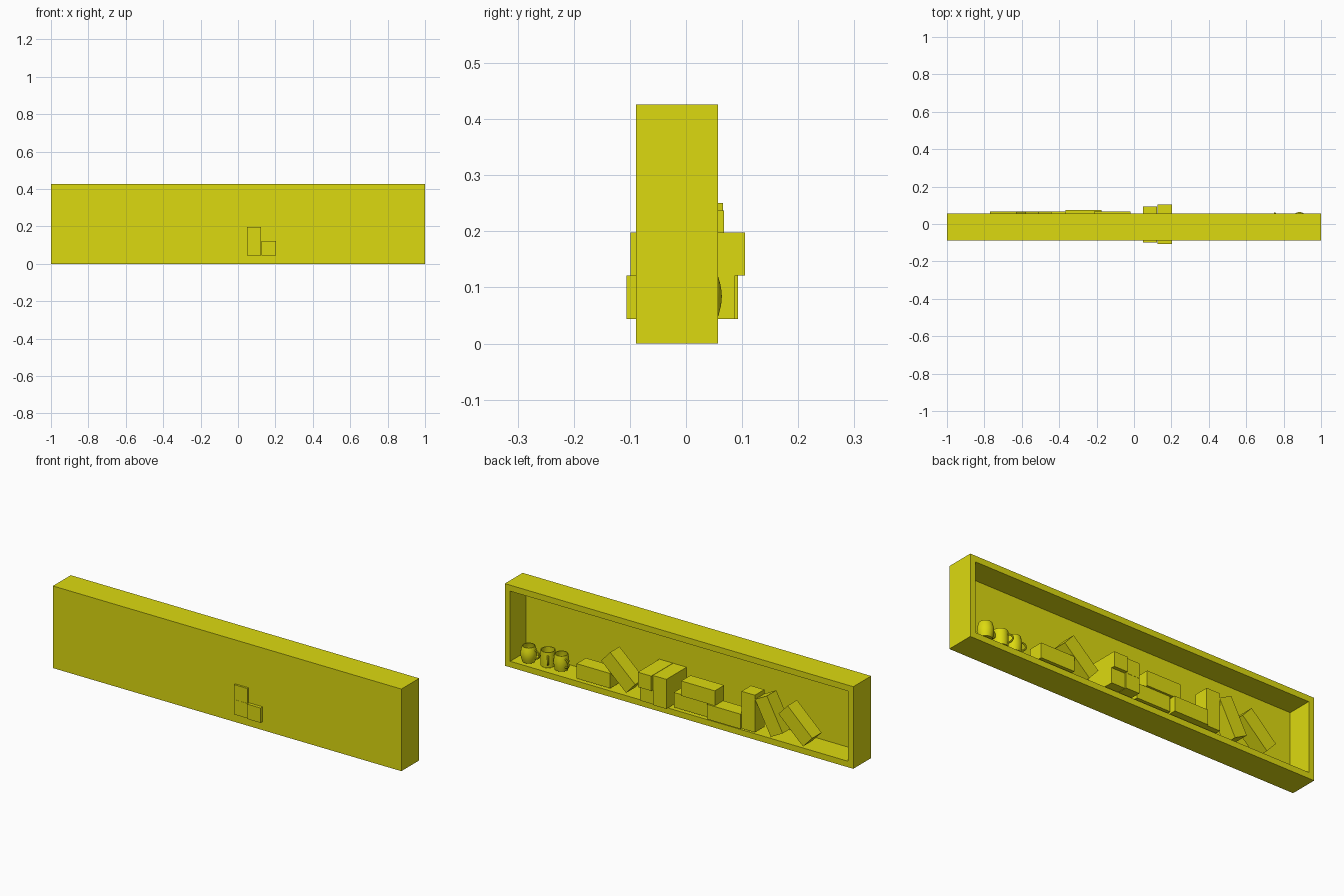
import bpy, bmesh, math
from mathutils import Matrix, Vector

if "Cube" in bpy.data.objects:
    bpy.data.objects.remove(bpy.data.objects["Cube"])

yellow = bpy.data.materials.new("yellow")
yellow.diffuse_color = (0.72, 0.70, 0.005, 1)
yellow.use_nodes = True
yellow.node_tree.nodes["Principled BSDF"].inputs["Base Color"].default_value = yellow.diffuse_color

L, W = 0.193, 0.077      # block length and thickness
FLOOR = 0.044            # top of the shelf's bottom board


def add_mesh(name, bm):
    bmesh.ops.recalc_face_normals(bm, faces=bm.faces)
    me = bpy.data.meshes.new(name)
    bm.to_mesh(me)
    bm.free()
    ob = bpy.data.objects.new(name, me)
    bpy.context.collection.objects.link(ob)
    me.materials.append(yellow)
    return ob


def box_bm(lo, hi):
    bm = bmesh.new()
    bmesh.ops.create_cube(bm, size=1)
    lo, hi = Vector(lo), Vector(hi)
    bmesh.ops.scale(bm, vec=hi - lo, verts=bm.verts)
    bmesh.ops.translate(bm, vec=(lo + hi) / 2, verts=bm.verts)
    return bm


def box(name, lo, hi):
    return add_mesh(name, box_bm(lo, hi))


def leaning_block(name, x, y_max, angle):
    """Block whose lowest edge is on the floor at x, its far end raised toward +x."""
    bm = box_bm((0, y_max - W, 0), (L, y_max, W))
    m = Matrix.Translation((x, 0, FLOOR)) @ Matrix.Rotation(math.radians(-angle), 4, 'Y')
    bmesh.ops.transform(bm, matrix=m, verts=bm.verts)
    return add_mesh(name, bm)


# shelf: a long box with a recess in its open (+y) side
bm = box_bm((-1, -0.089, 0), (1, 0.057, 0.426))
bm.faces.ensure_lookup_table()
bm.normal_update()
opening = [f for f in bm.faces if f.normal.y > 0.9]
bmesh.ops.inset_region(bm, faces=opening, thickness=FLOOR, depth=0)
bmesh.ops.inset_region(bm, faces=opening, thickness=0, depth=-0.129)
add_mesh("shelf_case", bm)

# stack of four blocks pointing front to back, poking through the panel
for i, (x, level, y0) in enumerate([(0.126, 0, -0.106), (0.047, 0, -0.100),
                                    (0.047, 1, -0.099), (0.126, 1, -0.088)]):
    z = FLOOR + level * W
    box(f"stack_block_{i + 1}", (x, y0, z), (x + W, y0 + L, z + W))

# blocks lying along the shelf
for i, (x, y, level) in enumerate([(0.395, 0.057, 0), (-0.163, 0.057, 0),
                                   (-0.367, 0.076, 0), (-0.213, 0.068, 1)]):
    z = FLOOR + level * W
    box(f"lying_block_{i + 1}", (x, y - W, z), (x + L, y, z + W))

# standing block and leaning blocks
box("standing_block", (-0.443, 0.068 - W, FLOOR), (-0.443 + W, 0.068, FLOOR + L))
leaning_block("leaning_block_1", 0.305, 0.055, 42)
leaning_block("leaning_block_2", -0.533, 0.066, 62)
leaning_block("leaning_block_3", -0.718, 0.066, 43)


def mug(name, x, y, profile, handle_dir):
    # hollow body turned around z
    bm = bmesh.new()
    verts = [bm.verts.new((r, 0, z)) for r, z in profile]
    edges = [bm.edges.new(p) for p in zip(verts, verts[1:])]
    bmesh.ops.spin(bm, geom=verts + edges, cent=(0, 0, 0), axis=(0, 0, 1),
                   angle=2 * math.pi, steps=32)
    bmesh.ops.remove_doubles(bm, verts=bm.verts, dist=1e-5)
    body = add_mesh(name + "_body", bm)
    # handle swept along a C-shaped path
    cu = bpy.data.curves.new(name + "_handle", 'CURVE')
    cu.dimensions = '3D'
    cu.bevel_depth = 0.0045
    cu.bevel_resolution = 2
    cu.use_fill_caps = True
    sp = cu.splines.new('POLY')
    n = 13
    sp.points.add(n - 1)
    for i, p in enumerate(sp.points):
        a = math.pi * (i / (n - 1) - 0.5)
        p.co = (0.033 + 0.025 * math.cos(a), 0, 0.040 + 0.021 * math.sin(a), 1)
    cu.materials.append(yellow)
    handle = bpy.data.objects.new(name + "_handle", cu)
    bpy.context.collection.objects.link(handle)
    for ob in (body, handle):
        ob.location = (x, y, FLOOR)
        ob.rotation_euler.z = math.radians(handle_dir)
    bpy.ops.object.select_all(action='DESELECT')
    body.select_set(True)
    handle.select_set(True)
    bpy.context.view_layer.objects.active = handle
    bpy.ops.object.convert(target='MESH')
    bpy.ops.object.shade_smooth_by_angle(angle=math.radians(35))


def bulged(r_end, r_mid, h=0.080, t=0.004, n=8):
    """Outer wall up, rim, inner wall down, closed floor."""
    r = lambda k: r_end + (r_mid - r_end) * math.sin(math.pi * k / n)
    outer = [(r(k), h * k / n) for k in range(n + 1)]
    inner = [(r(k) - t, max(h * k / n, t)) for k in range(n, -1, -1)]
    return [(0, 0)] + outer + inner + [(0, t)]


# three mugs
mug("mug_1", 0.885, 0.025, bulged(0.031, 0.039), 185)
mug("mug_2", 0.785, 0.010, bulged(0.035, 0.036), 124)
mug("mug_3", 0.708, 0.010, bulged(0.032, 0.037), 160)
